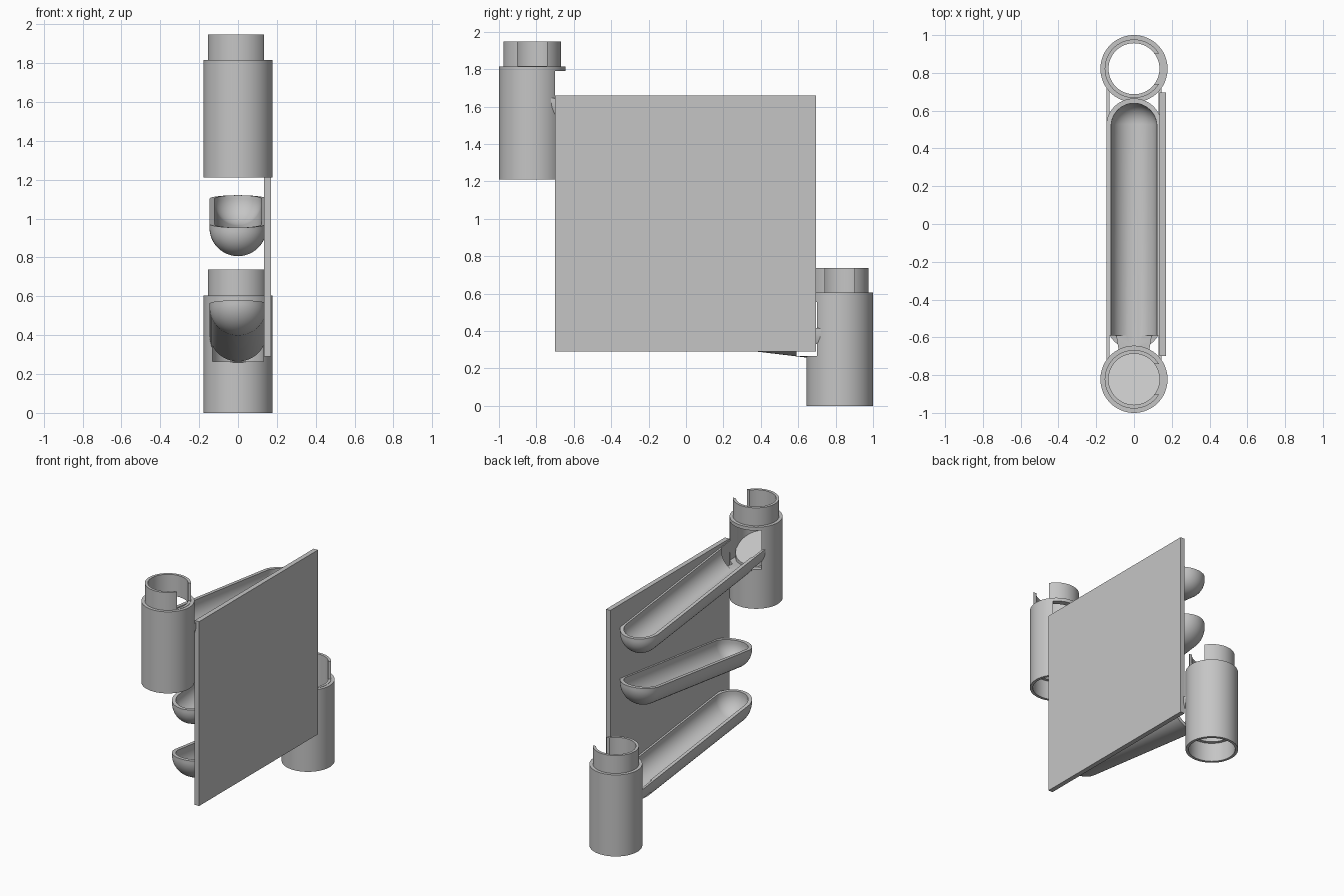
import bpy, bmesh, math
from mathutils import Matrix, Vector

if "Cube" in bpy.data.objects:
    bpy.data.objects.remove(bpy.data.objects["Cube"])

grey = bpy.data.materials.new("plain grey")
grey.use_nodes = True
grey.diffuse_color = (0.56, 0.56, 0.56, 1)
grey.node_tree.nodes["Principled BSDF"].inputs["Base Color"].default_value = (0.56, 0.56, 0.56, 1)

TOWER_Y = 0.822
WALL_R = 0.178


def finish(name, bm, smooth=True):
    bmesh.ops.recalc_face_normals(bm, faces=bm.faces[:])
    mesh = bpy.data.meshes.new(name)
    bm.to_mesh(mesh)
    bm.free()
    mesh.materials.append(grey)
    ob = bpy.data.objects.new(name, mesh)
    bpy.context.collection.objects.link(ob)
    if smooth:
        shade(ob)
    return ob


def activate(ob):
    bpy.ops.object.select_all(action='DESELECT')
    ob.select_set(True)
    bpy.context.view_layer.objects.active = ob


def shade(ob):
    activate(ob)
    bpy.ops.object.shade_smooth_by_angle(angle=math.radians(30))


def box(name, low, high):
    low, high = Vector(low), Vector(high)
    bm = bmesh.new()
    bmesh.ops.create_cube(bm, size=1, matrix=Matrix.Translation((low + high) / 2)
                          @ Matrix.Diagonal((*(high - low), 1)))
    return finish(name, bm, False)


def cylinder(name, radius, depth, centre):
    bm = bmesh.new()
    bmesh.ops.create_cone(bm, cap_ends=True, segments=64, radius1=radius, radius2=radius,
                          depth=depth, matrix=Matrix.Translation(centre))
    return finish(name, bm)


def cut(ob, cutter):
    cutter.hide_render = True
    activate(ob)
    mod = ob.modifiers.new("cut", 'BOOLEAN')
    mod.operation, mod.solver, mod.object = 'DIFFERENCE', 'EXACT', cutter
    bpy.ops.object.modifier_apply(modifier=mod.name)
    bpy.data.objects.remove(cutter)


def doorway(side, z):
    # square opening reaching from the tower centre into the ramp mouth
    ys = sorted((side * TOWER_Y, side * 0.59))
    return box("doorway_cutter", (-0.13, ys[0], z), (0.13, ys[1], z + 0.29))


def tower(name, side, base, door_z):
    # hollow tube with a socket below and a narrower collar on top
    profile = [(0.158, 0), (WALL_R, 0), (WALL_R, 0.605), (0.155, 0.605), (0.155, 0.738),
               (0.135, 0.738), (0.135, 0.14), (0.158, 0.14)]
    bm = bmesh.new()
    verts = [bm.verts.new((r, 0, z)) for r, z in profile]
    edges = [bm.edges.new((verts[i - 1], verts[i])) for i in range(len(verts))]
    bmesh.ops.spin(bm, geom=verts + edges, cent=(0, 0, 0), axis=(0, 0, 1),
                   angle=math.tau, steps=64)
    bmesh.ops.remove_doubles(bm, verts=bm.verts[:], dist=0.0005)
    bmesh.ops.translate(bm, verts=bm.verts[:], vec=(0, side * TOWER_Y, base))
    ob = finish(name, bm)
    y = side * TOWER_Y
    cut(ob, box("notch_cutter", (0, y - 0.08, base + 0.607), (0.3, y + 0.08, base + 0.8)))
    cut(ob, doorway(side, door_z))
    shade(ob)


def ramp(name, start, end, rim_mid, slope):
    # half-round trough: a stretched half sphere with a short upright rim
    radius, lip = 0.147, 0.018
    half = (end - start) / 2 - radius
    bm = bmesh.new()
    bmesh.ops.create_uvsphere(bm, u_segments=48, v_segments=25, radius=radius,
                              matrix=Matrix.Rotation(math.pi / 2, 4, 'X'))
    bmesh.ops.delete(bm, geom=[v for v in bm.verts if v.co.z > 0.0001], context='VERTS')
    for v in bm.verts:
        v.co.y += math.copysign(half, v.co.y)
    rim = [e for e in bm.edges if e.is_boundary]
    raised = bmesh.ops.extrude_edge_only(bm, edges=rim)["geom"]
    for v in raised:
        if isinstance(v, bmesh.types.BMVert):
            v.co.z += lip
    for v in bm.verts:
        v.co.z -= lip
        v.co.z += slope * v.co.y + rim_mid
        v.co.y += (start + end) / 2
    ob = finish(name, bm, False)
    # open shells have ambiguous normals: make them face outward
    if sum(p.normal.z * p.area for p in ob.data.polygons) > 0:
        ob.data.flip_normals()
    activate(ob)
    mod = ob.modifiers.new("wall", 'SOLIDIFY')
    mod.thickness, mod.offset = 0.026, -1
    bpy.ops.object.modifier_apply(modifier=mod.name)
    shade(ob)
    return ob


def open_ramp(name, side, rim_mid, door_z):
    # ramp whose mouth is trimmed to fit against a tower
    ends = sorted((side * 0.95, -side * 0.665))
    centre_shift = -0.12 * sum(ends) / 2
    ob = ramp(name, ends[0], ends[1], rim_mid + centre_shift, -0.12)
    cut(ob, cylinder("tower_cutter", WALL_R - 0.002, 4, (0, side * TOWER_Y, 1)))
    # clear the far side of the tower too
    far = sorted((side * TOWER_Y, side * 1.2))
    cut(ob, box("end_cutter", (-0.3, far[0], 0), (0.3, far[1], 2)))
    cut(ob, doorway(side, door_z))
    shade(ob)


# backing panel
box("side_panel", (0.135, -0.7, 0.29), (0.17, 0.695, 1.658))

# entry and exit towers
tower("upper_tower", -1, 1.21, 1.50)
tower("lower_tower", 1, 0, 0.265)

# sloping floor inside the upper tower
chute = cylinder("chute_floor", 0.138, 0.03, (0, 0, 0))
for vert in chute.data.vertices:
    vert.co.z += 1.57 - 0.5 * vert.co.y
    vert.co.y -= TOWER_Y

# three zigzag ramps
open_ramp("upper_ramp", -1, 1.56, 1.50)
ramp("middle_ramp", -0.665, 0.665, 1.037, 0.125)
open_ramp("lower_ramp", 1, 0.50, 0.265)
